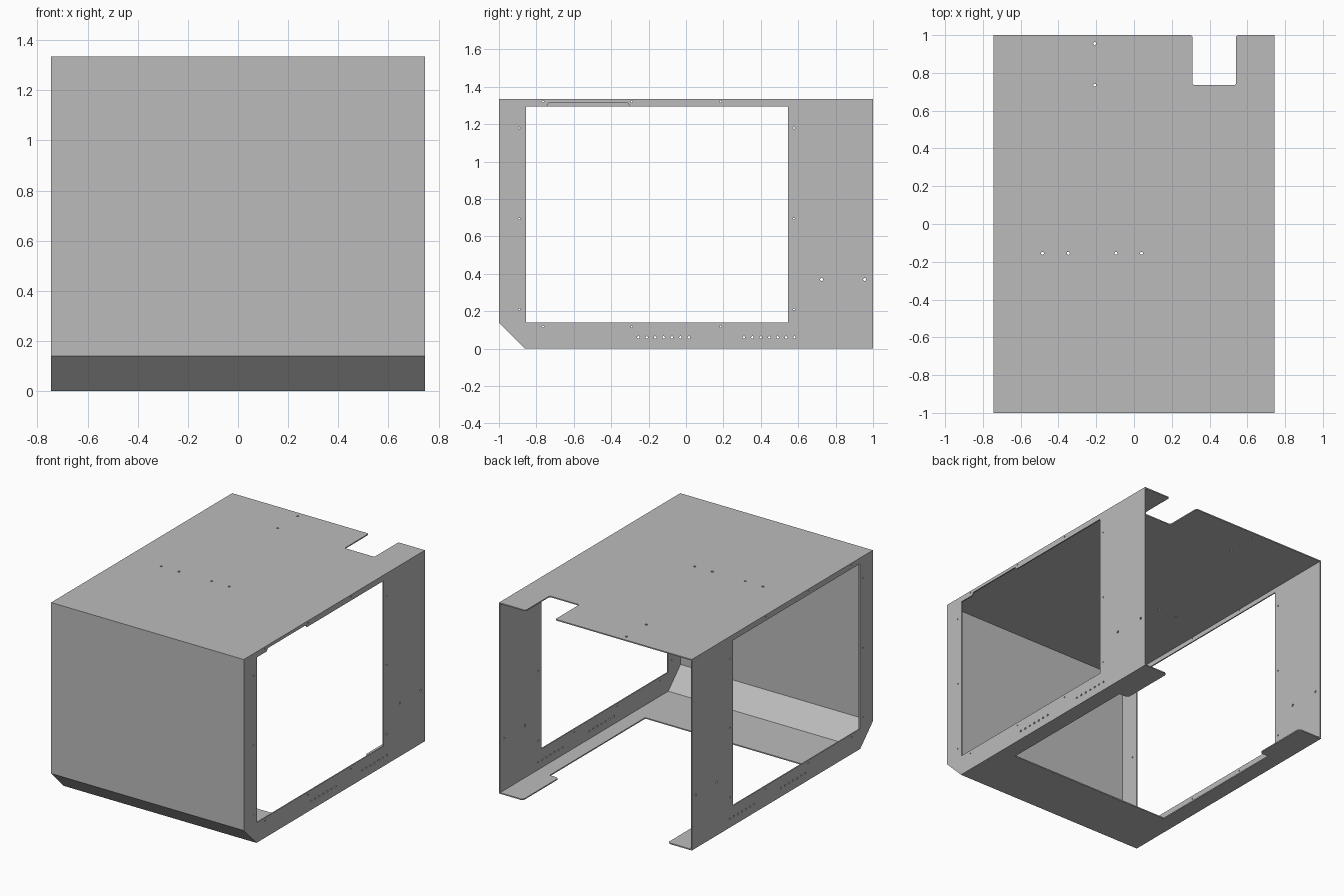
import bpy, bmesh, math
from mathutils import Matrix, Vector

cube = bpy.data.objects.get("Cube")
if cube:
    bpy.data.objects.remove(cube, do_unlink=True)

# Overall sizes of the folded sheet housing
W, L, H, T, C = 0.745, 1.0, 1.335, 0.008, 0.14
IN = W - T

steel = bpy.data.materials.new("grey sheet metal")
steel.use_nodes = True
GREY = (0.5, 0.5, 0.5, 1.0)
steel.diffuse_color = GREY
steel.node_tree.nodes["Principled BSDF"].inputs["Base Color"].default_value = GREY


def circle(u, v, r, n=12):
    return [(u + r * math.cos(2 * math.pi * i / n),
             v + r * math.sin(2 * math.pi * i / n)) for i in range(n)]


def plate(name, loops, origin, u, v):
    """Sheet of thickness T; the outer face passes through origin, facing u x v."""
    curve = bpy.data.curves.new(name, 'CURVE')
    curve.dimensions = '2D'
    curve.fill_mode = 'BOTH'
    curve.extrude = T / 2
    for pts in loops:
        s = curve.splines.new('POLY')
        s.points.add(len(pts) - 1)
        for p, (a, b) in zip(s.points, pts):
            p.co = (a, b, 0, 1)
        s.use_cyclic_u = True
    tmp = bpy.data.objects.new(name + "_outline", curve)
    bpy.context.collection.objects.link(tmp)
    deps = bpy.context.evaluated_depsgraph_get()
    mesh = bpy.data.meshes.new_from_object(tmp.evaluated_get(deps))
    bpy.data.objects.remove(tmp, do_unlink=True)
    bpy.data.curves.remove(curve)

    u, v = Vector(u).normalized(), Vector(v).normalized()
    n = u.cross(v)
    m = Matrix((u, v, n)).transposed().to_4x4()
    m.translation = Vector(origin) - n * T / 2
    bm = bmesh.new()
    bm.from_mesh(mesh)
    bmesh.ops.remove_doubles(bm, verts=bm.verts, dist=1e-5)
    bm.transform(m)
    bmesh.ops.recalc_face_normals(bm, faces=bm.faces)
    bm.to_mesh(mesh)
    bm.free()
    for p in mesh.polygons:
        p.use_smooth = False
    mesh.name = name
    mesh.materials.clear()
    mesh.materials.append(steel)
    ob = bpy.data.objects.new(name, mesh)
    bpy.context.collection.objects.link(ob)
    return ob


# Side panels: clipped lower front corner, large window, rows of small holes
side = [(-L + C, 0), (L, 0), (L, H), (-L, H), (-L, C)]
window = [(-0.855, 0.14), (0.545, 0.14), (0.545, 1.295), (-0.855, 1.295)]
relief = [(-0.30, 1.295), (-0.31, 1.313), (-0.735, 1.313), (-0.745, 1.295)]
holes = [circle(y, z, 0.005) for y in (-0.765, -0.29, 0.185) for z in (0.118, 1.321)]
holes += [circle(y, z, 0.005) for y in (-0.892, 0.577) for z in (0.21, 0.695, 1.18)]
holes += [circle(y0 + 0.045 * i, 0.06, 0.007) for y0 in (-0.255, 0.31) for i in range(7)]
holes += [circle(y, 0.37, 0.008) for y in (0.725, 0.955)]
left_window = window[:3] + relief + window[3:]
plate("left_side_panel", [side, left_window] + holes, (W, 0, 0), (0, 1, 0), (0, 0, 1))
# The right side is laid out with its y axis reversed so that it faces outward
plate("right_side_panel",
      [[(-y, z) for y, z in loop] for loop in [side, window] + holes],
      (-W, 0, 0), (0, -1, 0), (0, 0, 1))

# Top panel with a rear notch and fixing holes
c = 0.008
top = [(-IN, -L), (IN, -L), (IN, L), (0.54 + c, L), (0.54, L - c),
       (0.54, 0.735 + c), (0.54 - c, 0.735), (0.31 + c, 0.735), (0.31, 0.735 + c),
       (0.31, L - c), (0.31 - c, L), (-IN, L)]
top_holes = [circle(x, y, 0.008) for x, y in
             [(-0.208, 0.955), (-0.208, 0.735), (-0.485, -0.155),
              (-0.348, -0.155), (-0.095, -0.155), (0.04, -0.155)]]
plate("top_panel", [top] + top_holes, (0, 0, H), (1, 0, 0), (0, 1, 0))

# Front panel and the sloped panel under it
plate("front_panel", [[(-IN, C), (IN, C), (IN, H - T), (-IN, H - T)]],
      (0, -L, 0), (1, 0, 0), (0, 0, 1))
slope = C * math.sqrt(2)
plate("sloped_panel", [[(-IN, 0), (IN, 0), (IN, slope), (-IN, slope)]],
      (0, -L + C, 0), (1, 0, 0), (0, -1, 1))

# Floor: front strip with two side flanges that widen toward the back
half = [(IN, -L + C), (IN, L), (0.56 + 0.015, L), (0.56, L - 0.015),
        (0.56, 0.605 + 0.015), (0.575, 0.605), (0.63, 0.605), (0.63, -0.45)]
floor = half + [(-x, y) for x, y in reversed(half)]
plate("floor_panel", [[(x, -y) for x, y in floor]], (0, 0, 0), (1, 0, 0), (0, -1, 0))
